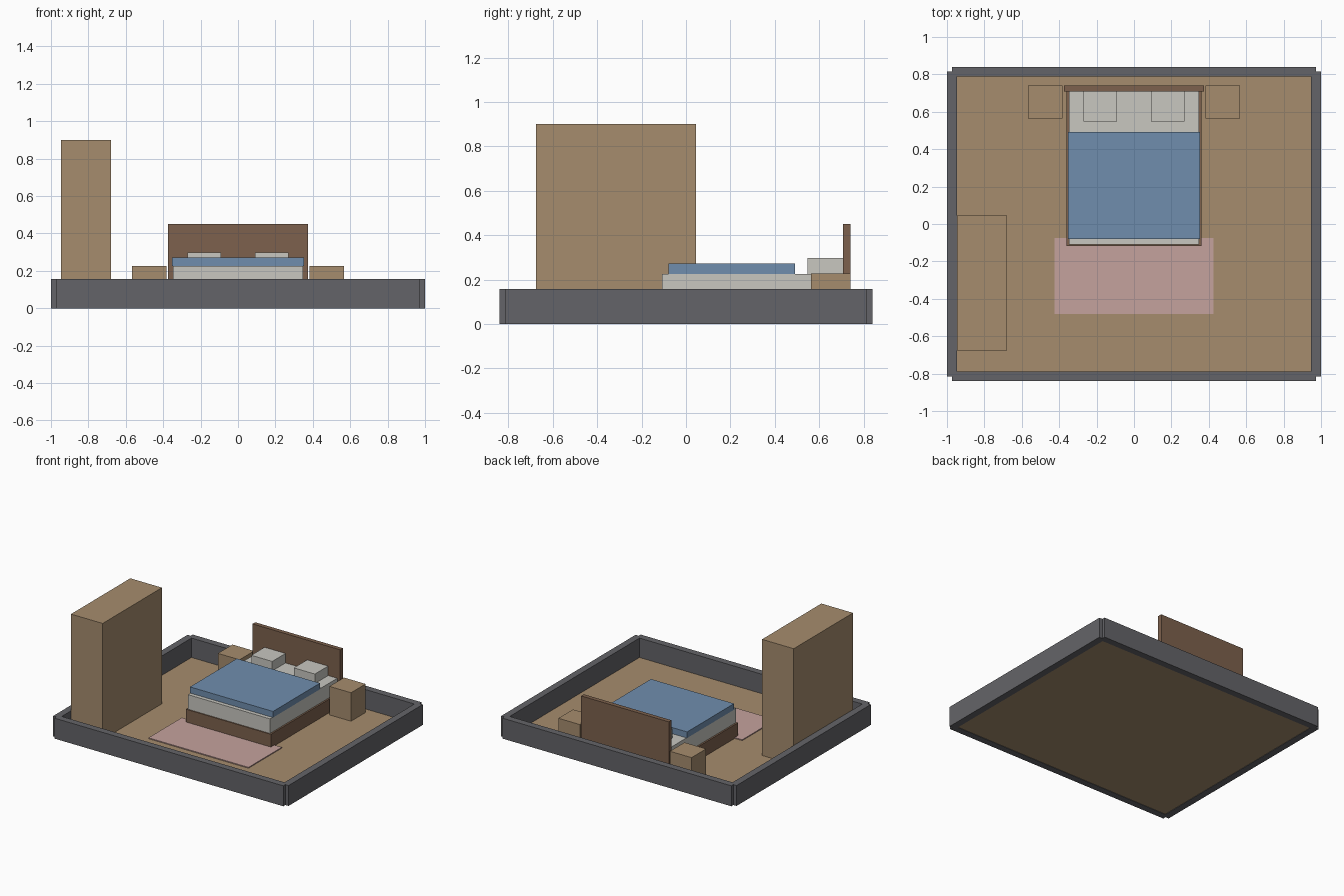
import bpy
import bmesh

if "Cube" in bpy.data.objects:
    bpy.data.objects.remove(bpy.data.objects["Cube"])


def material(name, rgb):
    m = bpy.data.materials.new(name)
    m.diffuse_color = (*rgb, 1.0)
    m.use_nodes = True
    m.node_tree.nodes["Principled BSDF"].inputs["Base Color"].default_value = m.diffuse_color
    return m


TAN = material("tan_wood", (0.38, 0.265, 0.155))
BROWN = material("dark_wood", (0.205, 0.12, 0.074))
GREY = material("wall_grey", (0.127, 0.127, 0.138))
WHITE = material("linen_white", (0.578, 0.571, 0.527))
BLUE = material("blanket_blue", (0.162, 0.27, 0.423))
PINK = material("rug_pink", (0.558, 0.361, 0.337))


def box(name, mat, xs, ys, zs):
    """Box spanning the given (min, max) ranges."""
    lo, hi = zip(xs, ys, zs)
    bm = bmesh.new()
    bmesh.ops.create_cube(bm, size=1)
    for v in bm.verts:
        v.co = [l + (c + 0.5) * (h - l) for c, l, h in zip(v.co, lo, hi)]
    mesh = bpy.data.meshes.new(name)
    bm.to_mesh(mesh)
    bm.free()
    mesh.materials.append(mat)
    obj = bpy.data.objects.new(name, mesh)
    bpy.context.collection.objects.link(obj)
    return obj


def box_pair(name, mat, xs, ys, zs):
    """Box and its mirror image across x = 0."""
    box(name + "_right", mat, xs, ys, zs)
    box(name + "_left", mat, (-xs[1], -xs[0]), ys, zs)


FLOOR = 0.008

# Room: floor slab and four low walls that cross at notched corners
box("floor", TAN, (-0.97, 0.97), (-0.81, 0.81), (0.003, FLOOR))
WALL_Z = (0, 0.157)
box_pair("side_wall", GREY, (0.947, 1.0), (-0.815, 0.815), WALL_Z)
box("back_wall", GREY, (-0.973, 0.973), (0.788, 0.84), WALL_Z)
box("front_wall", GREY, (-0.973, 0.973), (-0.84, -0.788), WALL_Z)

# Rug
box("rug", PINK, (-0.425, 0.425), (-0.48, -0.075), (FLOOR, 0.015))

# Bed
box("bed_frame", BROWN, (-0.361, 0.361), (-0.117, 0.708), (FLOOR, 0.113))
box("headboard", BROWN, (-0.373, 0.373), (0.708, 0.741), (FLOOR, 0.45))
box("mattress", WHITE, (-0.348, 0.348), (-0.109, 0.708), (0.113, 0.225))
box("blanket", BLUE, (-0.353, 0.353), (-0.079, 0.491), (0.225, 0.272))
box_pair("pillow", WHITE, (0.092, 0.27), (0.547, 0.708), (0.225, 0.298))

# Furniture
box_pair("nightstand", TAN, (0.382, 0.566), (0.564, 0.741), (FLOOR, 0.227))
box("wardrobe", TAN, (-0.947, -0.678), (-0.675, 0.045), (FLOOR, 0.9))
